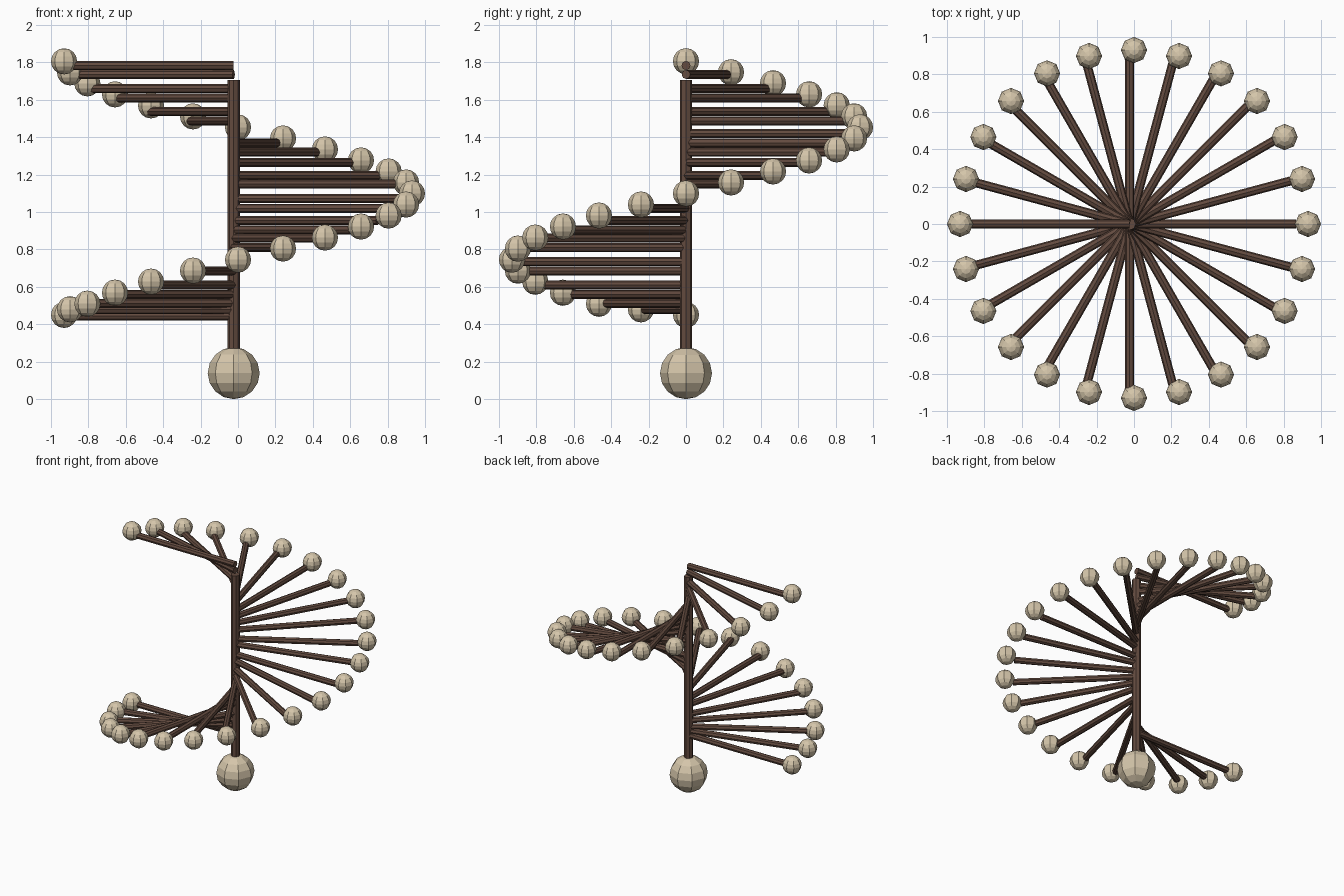
import bpy, math
from mathutils import Vector

if "Cube" in bpy.data.objects:
    bpy.data.objects.remove(bpy.data.objects["Cube"])

AXIS_X = -0.023      # the pole sits slightly left of the ring of balls
STEP = math.radians(15)

def material(name, rgb):
    m = bpy.data.materials.new(name)
    m.diffuse_color = (*rgb, 1)
    m.use_nodes = True
    m.node_tree.nodes["Principled BSDF"].inputs["Base Color"].default_value = m.diffuse_color
    return m

brown = material("dark brown wood", (0.125, 0.070, 0.050))
cream = material("cream", (0.66, 0.56, 0.40))

def ball(name, centre, radius):
    bpy.ops.mesh.primitive_uv_sphere_add(segments=8, ring_count=8, radius=radius, location=centre)
    o = bpy.context.object
    o.name = name
    o.data.materials.append(cream)
    return o

def rod(name, start, end, radius):
    a, b = Vector(start), Vector(end)
    d = b - a
    bpy.ops.mesh.primitive_cylinder_add(vertices=8, radius=radius, depth=d.length, location=(a + b) / 2)
    o = bpy.context.object
    o.name = name
    o.rotation_euler = d.to_track_quat('Z', 'Y').to_euler()
    o.data.materials.append(brown)
    return o

# base ball and central pole
ball("base_ball", (AXIS_X, 0, 0.139), 0.139)
rod("pole", (AXIS_X, 0, 0.14), (AXIS_X, 0, 1.705), 0.033)

# heights of the spokes, bottom to top (unevenly spaced)
spoke_z = [0.445, 0.478, 0.512, 0.56, 0.61, 0.685, 0.735, 0.81, 0.86, 0.905, 0.955, 1.02, 1.072,
           1.15, 1.195, 1.265, 1.32, 1.37, 1.42, 1.487, 1.537, 1.61, 1.66, 1.735, 1.783]

# spiral of spokes, each with a ball at its tip
for i, z in enumerate(spoke_z):
    a = math.pi + i * STEP
    c, s = math.cos(a), math.sin(a)
    rod(f"spoke_{i + 1}", (AXIS_X, 0, z), (AXIS_X + 0.89 * c, 0.89 * s, z), 0.024)
    ball_z = 0.45 + 0.03 * i if i < 2 else 0.51 + 0.0589 * (i - 2)
    ball(f"tip_ball_{i + 1}", (0.93 * c, 0.93 * s, ball_z), 0.07)
